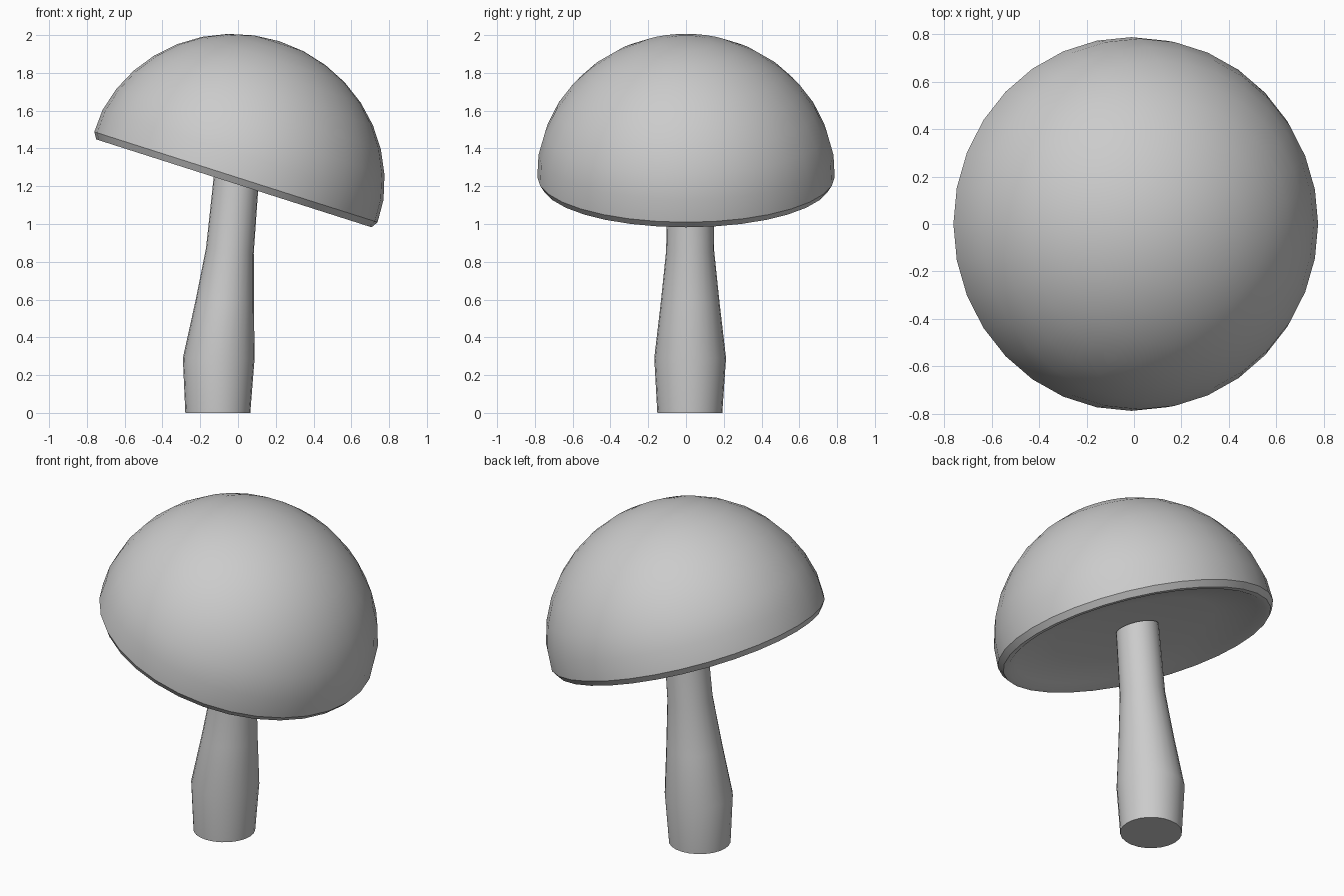
import bpy, bmesh, math
from mathutils import Matrix, Vector

if "Cube" in bpy.data.objects:
    bpy.data.objects.remove(bpy.data.objects["Cube"])


def loft(name, rings, sides, matrix=Matrix()):
    """Skin circular rings given as (centre x, centre y, z, radius, tilt)."""
    bm = bmesh.new()
    loops = []
    for cx, cy, z, r, tilt in rings:
        rot = Matrix.Rotation(tilt, 4, 'Y')
        if r == 0:
            loops.append([bm.verts.new(matrix @ Vector((cx, cy, z)))])
            continue
        loop = []
        for i in range(sides):
            a = math.tau * i / sides
            p = rot @ Vector((r * math.cos(a), r * math.sin(a), 0))
            loop.append(bm.verts.new(matrix @ (p + Vector((cx, cy, z)))))
        loops.append(loop)
    for a, b in zip(loops, loops[1:]):
        for i in range(sides):
            j = (i + 1) % sides
            quad = [a[i % len(a)], a[j % len(a)], b[j % len(b)], b[i % len(b)]]
            bm.faces.new(list(dict.fromkeys(quad)))
    for end in (loops[0], loops[-1]):
        if len(end) > 1:
            bm.faces.new(end)
    bmesh.ops.recalc_face_normals(bm, faces=bm.faces)
    mesh = bpy.data.meshes.new(name)
    bm.to_mesh(mesh)
    bm.free()
    obj = bpy.data.objects.new(name, mesh)
    bpy.context.collection.objects.link(obj)
    bpy.ops.object.select_all(action='DESELECT')
    obj.select_set(True)
    bpy.context.view_layer.objects.active = obj
    bpy.ops.object.shade_smooth_by_angle(angle=math.radians(30))
    return obj


# Stem: bulbous base narrowing and leaning towards the cap
loft("stem", [
    (-0.107, 0.02, 0.00, 0.172, 0),
    (-0.102, 0.022, 0.29, 0.190, 0),
    (-0.072, 0.022, 0.58, 0.156, 0),
    (-0.043, 0.022, 0.86, 0.127, 0.1),
    (-0.006, 0.022, 1.27, 0.122, 0.3),
], 24)

# Cap: domed top, rounded lip and shallow hollow underneath, tilted to +x
profile = [(0, 0.06), (0.46, 0.06), (0.69, 0.02), (0.735, -0.005), (0.765, -0.005), (0.787, 0.03)]
steps = 9
for k in range(1, steps + 1):
    a = math.pi / 2 * k / steps
    profile.append((0.793 * math.cos(a) if k < steps else 0, 0.02 + 0.765 * math.sin(a)))
tilt = Matrix.Translation((-0.02, 0, 1.22)) @ Matrix.Rotation(math.radians(17.7), 4, 'Y')
loft("cap", [(0, 0, z, r, 0) for r, z in profile], 32, tilt)
